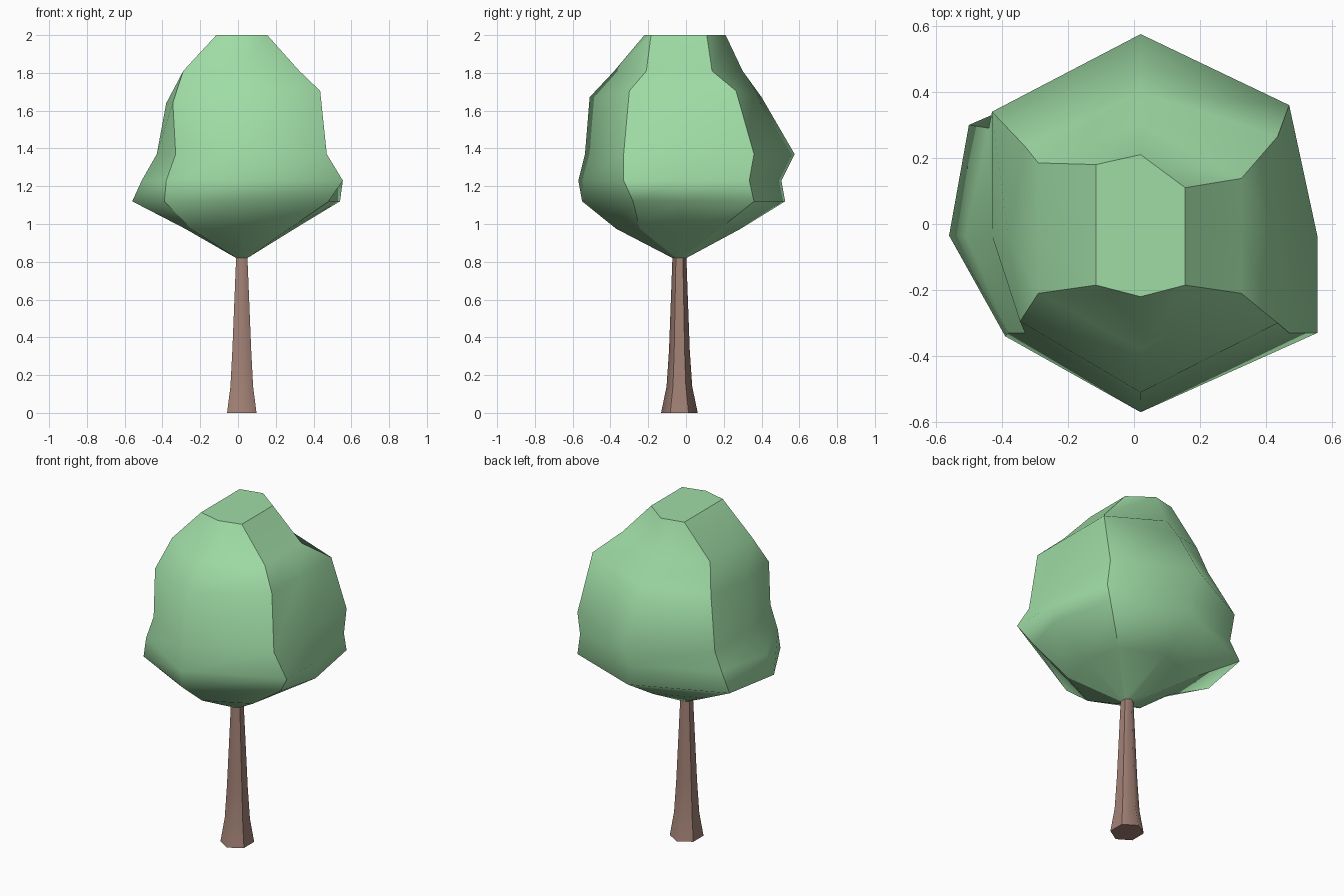
import bpy, bmesh

if "Cube" in bpy.data.objects:
    bpy.data.objects.remove(bpy.data.objects["Cube"])


def material(name, color):
    m = bpy.data.materials.new(name)
    m.diffuse_color = color
    m.use_nodes = True
    m.node_tree.nodes["Principled BSDF"].inputs["Base Color"].default_value = m.diffuse_color
    return m


def loft(name, rings, sharp_columns, mat, cap_top=False, cap_bottom=False):
    """Skin a stack of rings; chosen columns and cap rims stay sharp."""
    bm = bmesh.new()
    rows = [[bm.verts.new(p) for p in ring] for ring in rings]
    n = len(rows[0])
    for a, b in zip(rows, rows[1:]):
        for i in range(n):
            j = (i + 1) % n
            bm.faces.new((a[i], a[j], b[j], b[i])).smooth = True
    for a, b in zip(rows, rows[1:]):
        for i in sharp_columns:
            bm.edges.get((a[i], b[i])).smooth = False
    caps = []
    if cap_top:
        caps.append(bm.faces.new(rows[-1]))
    if cap_bottom:
        caps.append(bm.faces.new(rows[0][::-1]))
    for f in caps:
        for e in f.edges:
            e.smooth = False
    me = bpy.data.meshes.new(name)
    bm.to_mesh(me)
    bm.free()
    me.materials.append(mat)
    ob = bpy.data.objects.new(name, me)
    bpy.context.collection.objects.link(ob)
    return ob


bark = material("bark", (0.36, 0.22, 0.18, 1))
leaf = material("leaf", (0.35, 0.72, 0.38, 1))
CX, CY = 0.02, -0.035

# Trunk: flared six-sided post (height, half width, half depth)
trunk = []
for z, w, d in [(0, .078, .097), (.14, .06, .068), (.33, .05, .055), (.82, .03, .037)]:
    hexagon = [(0, -d), (w, -d / 2), (w, d / 2), (0, d), (-w, d / 2), (-w, -d / 2)]
    trunk.append([(CX + x, CY + y, z) for x, y in hexagon])
loft("trunk", trunk, [1, 2, 4, 5], bark, cap_bottom=True)

# Crown: one profile per column, bottom to top
heights = [.82, .975, 1.12, 1.23, 1.37, 1.67, 1.81, 2.0]
front_y = [-.072, -.37, -.55, -.57, -.535, -.51, -.38, -.22]
back_y = [.002, .29, .525, .505, .575, .40, .30, .21]
right_x = [.05, .30, .54, .555, .47, .435, .325, .155]
left_x = [-.01, -.28, -.56, -.51, -.43, -.38, -.29, -.115]
front_right = ([.05, .27, .48, .555, .47, .435, .325, .155],
               [-.053, -.245, -.28, -.33, -.33, -.30, -.21, -.185])
back_right = ([.05, .26, .47, .47, .47, .435, .325, .155],
              [-.017, .18, .36, .335, .36, .265, .138, .11])
back_left = ([-.01, -.25, -.50, -.44, -.43, -.33, -.29, -.115],
             [-.017, .17, .30, .29, .34, .235, .185, .18])
front_left = ([-.01, -.25, -.39, -.38, -.33, -.345, -.29, -.115],
              [-.053, -.25, -.34, -.33, -.33, -.295, -.21, -.185])
same = [CX] * 8
mid = [CY] * 8
columns = [(same, front_y), front_right, (right_x, mid), back_right,
           (same, back_y), back_left, (left_x, mid), front_left]
crown = []
for k, z in enumerate(heights):
    tilt = 0.08 if k == 5 else 0
    crown.append([(xs[k], ys[k], z + tilt * xs[k]) for xs, ys in columns])
loft("crown", crown, [1, 3, 5, 7], leaf, cap_top=True)
